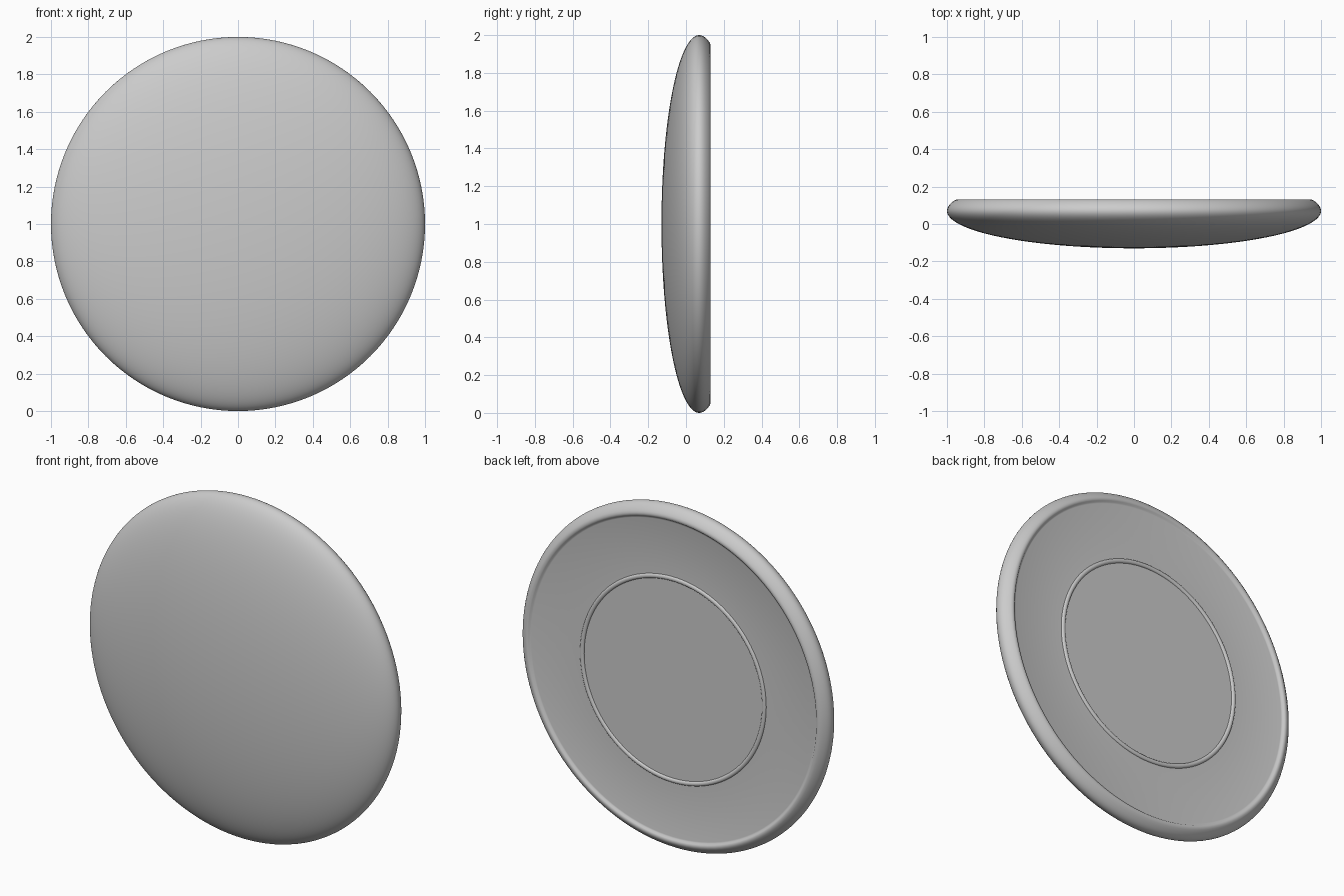
import bpy, bmesh, math
from mathutils import Matrix, Vector

if "Cube" in bpy.data.objects:
    bpy.data.objects.remove(bpy.data.objects["Cube"])

SEGMENTS = 128
RIM_Y, DEPTH, BACK_Y = 0.07, 0.20, 0.13   # widest plane, bulge depth, back plane
FLOOR_Y = BACK_Y - 0.012                  # slightly recessed back


def lathe(name, profile):
    """Spin (radius, y) points round the disc's y axis at z = 1."""
    bm = bmesh.new()
    verts = [bm.verts.new((r, y, 1)) for r, y in profile]
    edges = [bm.edges.new(pair) for pair in zip(verts, verts[1:])]
    bmesh.ops.spin(bm, geom=verts + edges, cent=(0, 0, 1), axis=(0, 1, 0),
                   angle=2 * math.pi, steps=SEGMENTS, use_duplicate=False)
    bmesh.ops.remove_doubles(bm, verts=bm.verts, dist=1e-5)
    bmesh.ops.recalc_face_normals(bm, faces=bm.faces)
    mesh = bpy.data.meshes.new(name)
    bm.to_mesh(mesh)
    bm.free()
    obj = bpy.data.objects.new(name, mesh)
    bpy.context.collection.objects.link(obj)
    bpy.context.view_layer.objects.active = obj
    obj.select_set(True)
    bpy.ops.object.shade_smooth_by_angle(angle=math.radians(50))
    obj.select_set(False)
    return obj


# Domed front and rounded rim: one ellipse arc cut off at the back plane
end = math.pi / 2 + math.asin((BACK_Y - 0.004 - RIM_Y) / DEPTH)
profile = [(math.sin(end * i / 40), RIM_Y - DEPTH * math.cos(end * i / 40))
           for i in range(41)]

# Rounded back lip stepping down to the recessed floor
profile += [(0.950, BACK_Y), (0.942, BACK_Y), (0.934, BACK_Y - 0.003),
            (0.928, FLOOR_Y + 0.002), (0.920, FLOOR_Y)]

# Raised foot ring on the back, radius about 0.59
profile += [(0.59 + 0.013 * math.cos(a), FLOOR_Y + 0.010 * math.sin(a))
            for a in (math.pi * i / 8 for i in range(9))]
profile += [(0, FLOOR_Y)]

lathe("domed_disc", profile)
